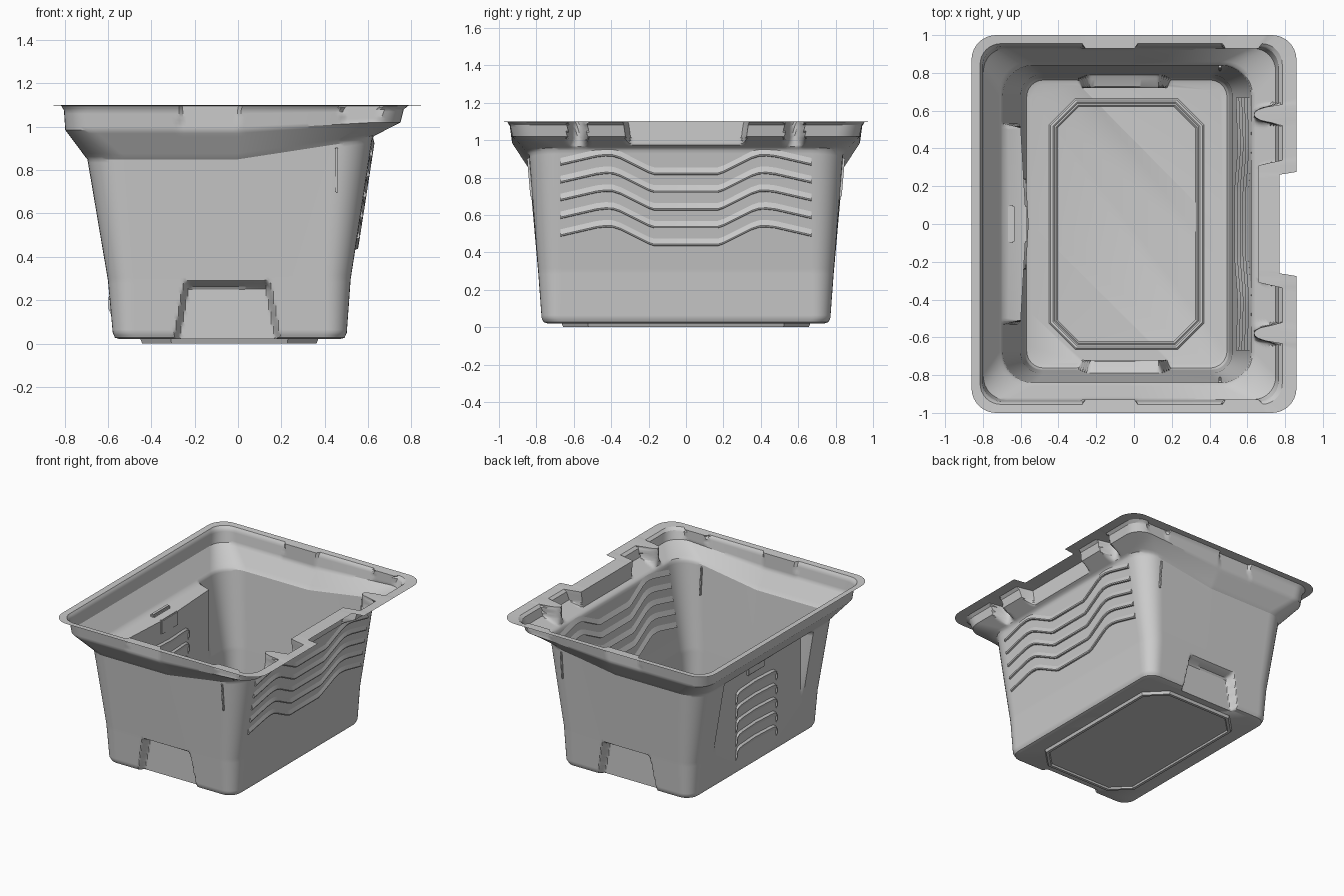
import bpy, bmesh
from math import sin, cos, pi, radians, sqrt
from mathutils import Vector

if "Cube" in bpy.data.objects:
    bpy.data.objects.remove(bpy.data.objects["Cube"], do_unlink=True)

grey = bpy.data.materials.new("light grey plastic")
grey.use_nodes = True
colour = (0.6, 0.6, 0.6, 1)
grey.diffuse_color = colour
grey.node_tree.nodes["Principled BSDF"].inputs["Base Color"].default_value = colour


def finish(name, bm, angle=30, outward=True):
    if outward:
        bmesh.ops.recalc_face_normals(bm, faces=bm.faces)
    mesh = bpy.data.meshes.new(name)
    bm.to_mesh(mesh)
    bm.free()
    mesh.materials.append(grey)
    obj = bpy.data.objects.new(name, mesh)
    bpy.context.collection.objects.link(obj)
    bpy.ops.object.select_all(action="DESELECT")
    obj.select_set(True)
    bpy.context.view_layer.objects.active = obj
    bpy.ops.object.shade_smooth_by_angle(angle=radians(angle))
    return obj


def clamp(v):
    return max(0.0, min(1.0, v))


def lerp(a, b, t):
    return a + (b - a) * t


def bridge(bm, rings, close=True):
    for a, b in zip(rings, rings[1:]):
        for i in range(len(a) if close else len(a) - 1):
            j = (i + 1) % len(a)
            bm.faces.new((a[i], b[i], b[j], a[j]))


def rounded_ring(x0, x1, hy, r, zl, zr, nx=80, ny=120, arc=8):
    """Rounded rectangle whose height rises towards the +x end."""
    corners = [(x1 - r, hy - r, ny), (x0 + r, hy - r, nx),
               (x0 + r, r - hy, ny), (x1 - r, r - hy, nx)]
    pts = []
    for k, (cx, cy, n) in enumerate(corners):
        start = [(cx + r * cos((k + i / arc) * pi / 2), cy + r * sin((k + i / arc) * pi / 2))
                 for i in range(arc + 1)]
        nxt = corners[(k + 1) % 4]
        a = (k + 1) * pi / 2
        end = (nxt[0] + r * cos(a), nxt[1] + r * sin(a))
        steps = nx if k % 2 == 0 else ny
        pts += start
        pts += [(lerp(start[-1][0], end[0], i / steps), lerp(start[-1][1], end[1], i / steps))
                for i in range(1, steps)]
    return [Vector((x, y, lerp(zl, zr, clamp(x / 0.62)))) for x, y in pts]


def panel_x(y):
    return -0.60 + 0.03 * (1 - min(1, abs(y) / 0.52))


def press(p, rim):
    """Press the recesses into the thin wall."""
    x, y, z = p
    ay, side = abs(y), (1 if y > 0 else -1)
    # hand holds at the foot of the front and back
    m = clamp((0.245 - 0.18 * (z - 0.02) - abs(x + 0.05)) / 0.022) * clamp((0.285 - z) / 0.025)
    if ay > 0.72:
        ay = lerp(ay, 0.72, m)
    # shallow tabs in the lip of the front and back
    if not rim and ay > 0.925:
        for c, w, low in ((-0.13, 0.14, 0.98), (0.57, 0.09, 1.02)):
            if abs(x - c) < w and z > low:
                ay = 0.928
    # sunken panel in the -x wall
    m = clamp((0.53 - ay) / 0.018) * clamp((0.84 - z) / 0.02)
    if x < panel_x(y):
        x = lerp(x, panel_x(y), m)
    # notch and rounded flutes in the +x lip
    if x > 0.6:
        if rim:
            if ay < 0.272:
                x = min(x, 0.77)
        else:
            if x > 0.66:
                x = lerp(x, 0.66, clamp((0.335 - 0.15 * (1.1 - z) - ay) / 0.02))
            d = abs(ay - 0.58) / 0.048
            if d < 1 and x > 0.635:
                x = lerp(x, 0.635, sqrt(1 - d * d))
    return Vector((x, ay * side, z))


# tub: thin lofted shell, rim to floor (x0, x1, half y, radius, z left, z right, steps)
sections = [
    (-0.86, 0.86, 1.00, 0.13, 1.10, 1.10, 1),
    (-0.815, 0.785, 0.955, 0.11, 1.097, 1.097, 2),
    (-0.803, 0.765, 0.942, 0.11, 1.075, 1.08, 6),
    (-0.797, 0.75, 0.93, 0.12, 0.985, 1.02, 8),
    (-0.705, 0.628, 0.85, 0.17, 0.862, 0.958, 1),
    (-0.695, 0.62, 0.84, 0.16, 0.85, 0.945, 36),
    (-0.60, 0.52, 0.79, 0.11, 0.29, 0.30, 18),
    (-0.578, 0.502, 0.772, 0.09, 0.05, 0.05, 2),
    (-0.568, 0.492, 0.762, 0.09, 0.027, 0.027, 1),
    (-0.545, 0.47, 0.74, 0.08, 0.02, 0.02, 0)]
bm = bmesh.new()
rings = []
for k, a in enumerate(sections):
    for s in range(max(1, a[6])):
        b = sections[min(k + 1, len(sections) - 1)]
        t = s / max(1, a[6])
        ring = rounded_ring(*[lerp(a[i], b[i], t) for i in range(6)])
        rings.append([bm.verts.new(press(p, not rings)) for p in ring])
bridge(bm, rings)
bm.faces.new(rings[-1])
finish("tub", bm, 32)


def octagon(inset, z, chamfer=0.14):
    x0, x1, y = -0.45 + inset, 0.37 - inset, 0.665 - inset
    c = chamfer - inset * 0.6
    return [(x1, y - c, z), (x1 - c, y, z), (x0 + c, y, z), (x0, y - c, z),
            (x0, c - y, z), (x0 + c, -y, z), (x1 - c, -y, z), (x1, c - y, z)]


def octagon_loft(name, steps, cap):
    bm = bmesh.new()
    loops = [[bm.verts.new(p) for p in octagon(i, z)] for i, z in steps]
    bridge(bm, loops)
    if cap:
        bm.faces.new(loops[-1])
    finish(name, bm, 20)


# base pad below the floor and its outline on the floor
octagon_loft("base_pad", [(0, 0.02), (0.008, 0), (0.028, 0), (0.034, 0.012), (0.045, 0.012)], True)
octagon_loft("floor_outline", [(0, 0.02), (0.008, 0.028), (0.02, 0.028),
                               (0.028, 0.022), (0.036, 0.028), (0.044, 0.02)], False)


def wedge_rib(bm, path, wall, section):
    """Sweep a small wedge along a path of (y, z) lying on a wall."""
    loops = [[bm.verts.new((wall(y, z + dz) + dx, y, z + dz)) for dx, dz in section]
             for y, z in path]
    bridge(bm, loops)
    bm.faces.new(loops[0])
    bm.faces.new(loops[-1])


# wavy grip ribs, visible on both faces of the +x wall
half = [(0.17, 0), (0.20, 0.01), (0.35, 0.085), (0.39, 0.098), (0.43, 0.1), (0.48, 0.094), (0.67, 0.05)]
wave = [(-y, z) for y, z in reversed(half)] + half
bm = bmesh.new()
for row in range(5):
    base = 0.44 + 0.095 * row
    wedge_rib(bm, [(y, base + z) for y, z in wave],
              lambda y, z: 0.52 + (z - 0.30) * 0.155,
              [(0, 0.035), (0.013, 0.004), (0.011, -0.004), (0, -0.006), (-0.01, -0.002)])
finish("grip_ribs", bm)

# arched louvres on the sunken panel
arch = [(0.24, -0.06), (0.235, -0.02), (0.21, -0.003), (0.17, 0)]
arch = arch + [(0, 0)] + [(-y, z) for y, z in reversed(arch)]
bm = bmesh.new()
for row in range(5):
    wedge_rib(bm, [(y, 0.22 + 0.105 * row + z) for y, z in arch],
              lambda y, z: panel_x(y),
              [(0, 0.012), (-0.014, 0), (0, -0.03), (0.012, 0)])
finish("louvres", bm)


def box(name, centre, size):
    bm = bmesh.new()
    bmesh.ops.create_cube(bm, size=1)
    for v in bm.verts:
        v.co = Vector([c + p * s for c, p, s in zip(centre, v.co, size)])
    bmesh.ops.bevel(bm, geom=bm.edges[:], offset=min(size) * 0.25, segments=2, affect="EDGES")
    return finish(name, bm)


# small clip on the panel ledge and slim ribs near the +x corners
box("ledge_clip", (-0.65, 0, 0.835), (0.035, 0.2, 0.03))
box("latch_plate", (-0.58, 0, 0.77), (0.025, 0.2, 0.11))
for side, name in ((-1, "front_slim_rib"), (1, "back_slim_rib")):
    rib = box(name, (0, 0, 0), (0.014, 0.024, 0.21))
    rib.location = (0.455, side * 0.829, 0.80)
    rib.rotation_euler = (-side * 0.085, 0, 0)
